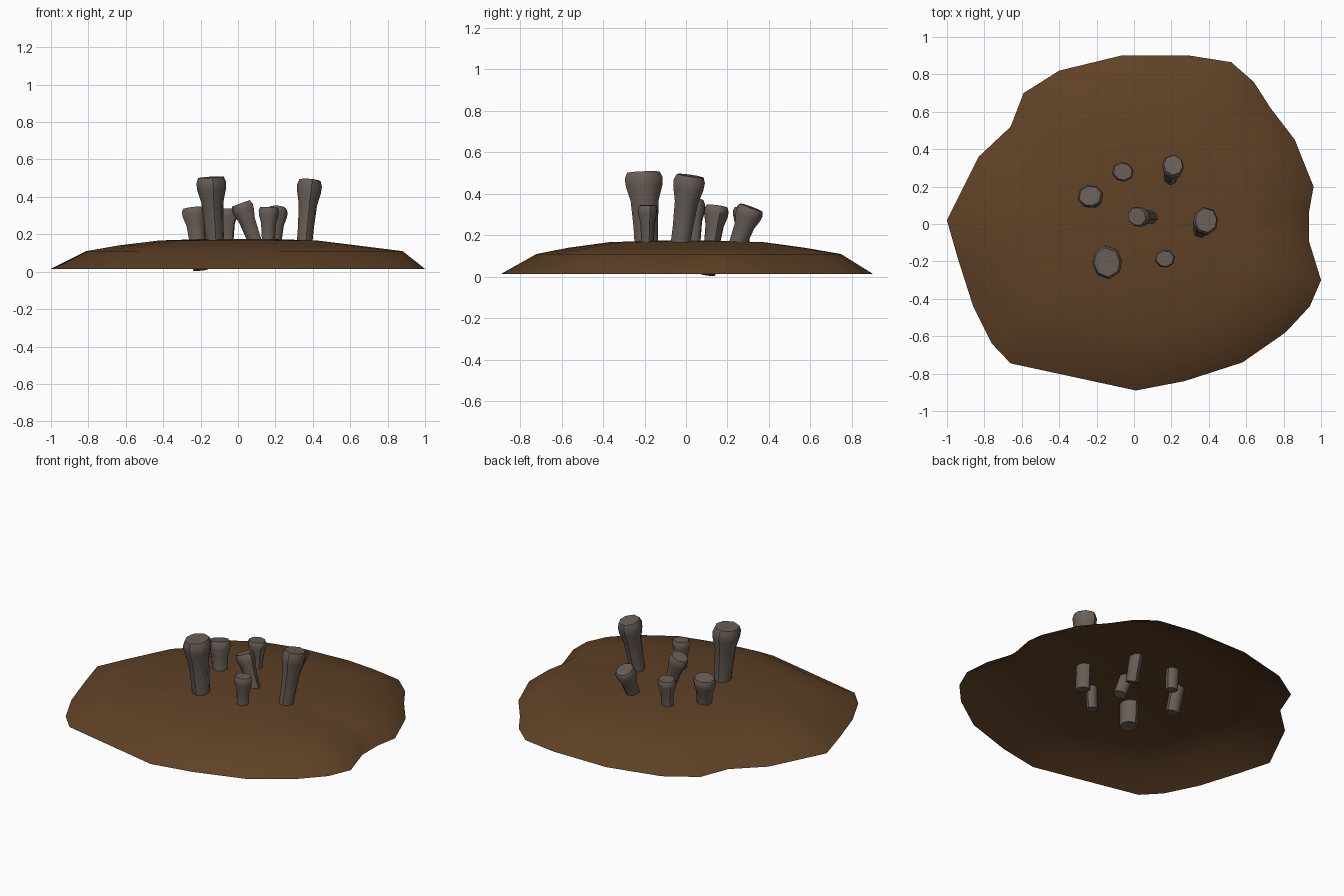
import bpy, bmesh, math
from mathutils import Vector

if "Cube" in bpy.data.objects:
    bpy.data.objects.remove(bpy.data.objects["Cube"])

def material(name, rgb):
    m = bpy.data.materials.new(name)
    m.diffuse_color = (*rgb, 1)
    m.use_nodes = True
    m.node_tree.nodes["Principled BSDF"].inputs["Base Color"].default_value = m.diffuse_color
    return m

soil = material("brown soil", (0.115, 0.053, 0.019))
stem_mat = material("grey brown stem", (0.14, 0.112, 0.095))

def finish(name, bm, mat, angle):
    me = bpy.data.meshes.new(name)
    bm.to_mesh(me)
    bm.free()
    ob = bpy.data.objects.new(name, me)
    bpy.context.collection.objects.link(ob)
    me.materials.append(mat)
    bpy.ops.object.select_all(action='DESELECT')
    ob.select_set(True)
    bpy.context.view_layer.objects.active = ob
    bpy.ops.object.shade_smooth_by_angle(angle=math.radians(angle))
    return ob

def bridge(bm, a, b):
    n = len(a)
    for i in range(n):
        j = (i + 1) % n
        bm.faces.new((a[i], a[j], b[j], b[i]))

# Soil mound: open shell with an irregular rim (counter-clockwise)
rim = [(1.0, -.30), (.935, -.09), (.935, .06), (.96, .20), (.86, .45), (.73, .62),
       (.64, .76), (.52, .865), (.30, .90), (-.07, .90), (-.40, .82), (-.59, .70),
       (-.66, .52), (-.83, .36), (-1.0, .02), (-.94, -.19), (-.86, -.44),
       (-.76, -.64), (-.66, -.745), (.01, -.89), (.27, -.84), (.58, -.74),
       (.81, -.58), (.94, -.44)]
bm = bmesh.new()
rings = []
for s, z in ((1, .015), (.81, .11), (.64, .14), (.42, .167), (.2, .174)):
    ring = []
    for x, y in rim:
        # shoulder sits nearer the rim on the right side
        f = s + (.07 * max(x, 0) if s == .81 else 0)
        ring.append(bm.verts.new((x * f, y * f, z)))
    rings.append(ring)
for a, b in zip(rings, rings[1:]):
    bridge(bm, a, b)
peak = bm.verts.new((0, 0, .176))
for i in range(len(rim)):
    bm.faces.new((rings[-1][i], rings[-1][(i + 1) % len(rim)], peak))
finish("soil_mound", bm, soil, 60)

# Stems: flared, leaning stalks that run through the shell
def stem(name, base, top, r, turn):
    base, top = Vector(base), Vector(top)
    rot = (top - base).to_track_quat('Z', 'Y')
    bm = bmesh.new()
    rings = []
    for t, k in ((0, .6), (.45, .64), (.72, .74), (.86, .96), (.94, 1.0), (1, .86)):
        ring = []
        for i in range(8):
            a = turn + i * math.tau / 8
            rr = r * k * (1 + .07 * math.cos(2 * a + turn * 3))
            ring.append(bm.verts.new(base.lerp(top, t) + rot @ Vector((rr * math.cos(a), rr * math.sin(a), 0))))
        rings.append(ring)
    for a, b in zip(rings, rings[1:]):
        bridge(bm, a, b)
    bm.faces.new(rings[0][::-1])
    bm.faces.new(rings[-1])
    finish(name, bm, stem_mat, 50)

stems = [((-.06, .265, .04), (-.06, .28, .335), .056, .2),
         ((.185, .20, .03), (.21, .315, .335), .062, .9),
         ((-.20, .105, .01), (-.235, .15, .34), .066, .4),
         ((.135, .035, .04), (.015, .04, .365), .058, 1.3),
         ((.345, -.045, .03), (.385, .02, .488), .072, .7),
         ((-.115, -.185, .02), (-.145, -.205, .505), .086, .3),
         ((.16, -.185, .03), (.165, -.185, .345), .052, 1.0)]
for i, s in enumerate(stems):
    stem(f"stem_{i + 1}", *s)
